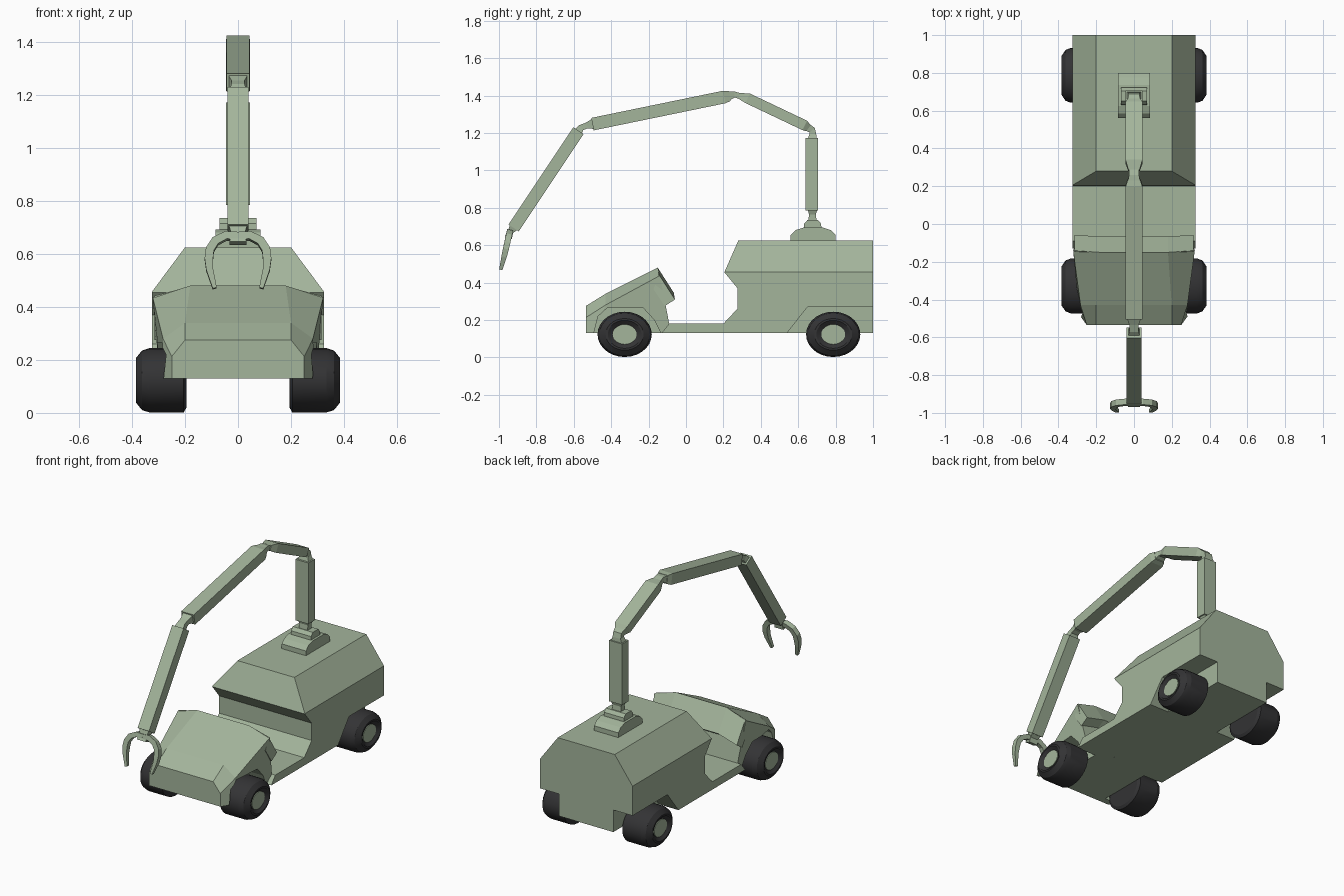
import bpy, bmesh, math
from mathutils import Vector

if "Cube" in bpy.data.objects:
    bpy.data.objects.remove(bpy.data.objects["Cube"])


def material(name, rgb):
    m = bpy.data.materials.new(name)
    m.diffuse_color = (*rgb, 1)
    m.use_nodes = True
    m.node_tree.nodes["Principled BSDF"].inputs["Base Color"].default_value = m.diffuse_color
    return m


GREEN = material("sage green", (0.37, 0.46, 0.33))
DARK = material("tyre black", (0.033, 0.033, 0.035))


def finish(name, bm, mat):
    bmesh.ops.recalc_face_normals(bm, faces=bm.faces)
    me = bpy.data.meshes.new(name)
    bm.to_mesh(me)
    bm.free()
    me.materials.append(mat)
    ob = bpy.data.objects.new(name, me)
    bpy.context.collection.objects.link(ob)
    return ob


def loft(name, rings, mat=GREEN):
    """Skin a list of equal-length closed rings and cap both ends."""
    bm = bmesh.new()
    vs = [[bm.verts.new(p) for p in r] for r in rings]
    n = len(vs[0])
    for a, b in zip(vs, vs[1:]):
        for i in range(n):
            bm.faces.new((a[i], a[(i + 1) % n], b[(i + 1) % n], b[i]))
    bm.faces.new(vs[0])
    bm.faces.new(vs[-1])
    return finish(name, bm, mat)


def prism(name, profile, x0, x1):
    """Extrude a (y, z) outline along x."""
    return loft(name, [[(x, y, z) for y, z in profile] for x in (x0, x1)])


def limb(name, path, sizes):
    """Box-section beam along (y, z) points; sizes are (half width, half thickness)."""
    pts = [Vector((0, *p)) for p in path]
    rings = []
    for i, (p, (w, t)) in enumerate(zip(pts, sizes)):
        d = (pts[min(i + 1, len(pts) - 1)] - pts[max(i - 1, 0)]).normalized()
        nrm = Vector((0, -d.z, d.y)) * t
        side = Vector((w, 0, 0))
        rings.append([p + side + nrm, p - side + nrm, p - side - nrm, p + side - nrm])
    return loft(name, rings)


def cut(ob, cutter):
    mod = ob.modifiers.new("cut", 'BOOLEAN')
    mod.operation, mod.solver, mod.object = 'DIFFERENCE', 'EXACT', cutter
    bpy.context.view_layer.objects.active = ob
    bpy.ops.object.modifier_apply(modifier=mod.name)
    bpy.data.objects.remove(cutter)


# Main body: low floor and chamfered rear compartment
body = prism("body", [(-.13, .13), (-.09, .18), (.2, .18), (.275, .26), (.275, .37),
                      (.205, .455), (.28, .625), (1, .625), (1, .13)], -.325, .325)
bm = bmesh.new()
bm.from_mesh(body.data)
for s in (-1, 1):
    res = bmesh.ops.bisect_plane(bm, geom=bm.verts[:] + bm.edges[:] + bm.faces[:],
                                 plane_co=(s * .325, 0, .457), plane_no=(s * .168, 0, .125),
                                 clear_outer=True)
    bmesh.ops.holes_fill(bm, edges=[e for e in bm.edges if e.is_boundary], sides=0)
bmesh.ops.recalc_face_normals(bm, faces=bm.faces)
bm.to_mesh(body.data)
bm.free()


# Hood: mirrored sections of top, shoulder and sill points
def hood_ring(top, shoulder, sill):
    half = [top, shoulder, sill]
    return half + [(-x, y, z) for x, y, z in reversed(half)]


hood = loft("hood", [
    hood_ring((.2, -.535, .275), (.25, -.535, .213), (.25, -.535, .13)),
    hood_ring((.2, -.43, .34), (.283, -.43, .28), (.29, -.48, .13)),
    hood_ring((.18, -.15, .48), (.322, -.14, .437), (.295, -.08, .13)),
])

# Dashboard lip behind the hood
lip = [(-.15, .478), (-.065, .345), (-.12, .31), (-.18, .40)]
loft("dashboard", [[(x, y + dy, z - dz) for y, z in lip]
                   for x, dy, dz in ((-.315, .006, .036), (-.18, 0, 0),
                                     (.18, 0, 0), (.315, .006, .036))])

# Wheel wells
front_well = [(-.50, .1), (-.49, .14), (-.47, .22), (-.42, .265), (-.23, .265),
              (-.17, .20), (-.12, .1)]
rear_well = [(.515, .1), (.54, .13), (.65, .27), (1.1, .27), (1.1, .1)]
for s in (-1, 1):
    for target, outline in ((hood, front_well), (body, front_well), (body, rear_well)):
        cut(target, prism("well_cutter", outline, s * .19, s * .45))

# Wheels: slightly squashed tyres with flat hub caps
TYRE = [(.195, .86), (.205, 1), (.335, 1), (.362, .93), (.385, .7), (.385, .62), (.368, .44)]


def lathe_rings(profile, side, y, z, n=28):
    return [[(side * x, y + .145 * r * math.cos(2 * math.pi * i / n),
              z + .121 * r * math.sin(2 * math.pi * i / n)) for i in range(n)]
            for x, r in profile]


for end, y in (("front", -.328), ("rear", .787)):
    for label, s in (("right", 1), ("left", -1)):
        tyre = loft(f"{end}_{label}_tyre", lathe_rings(TYRE, s, y, .123), DARK)
        bpy.ops.object.select_all(action='DESELECT')
        bpy.context.view_layer.objects.active = tyre
        tyre.select_set(True)
        bpy.ops.object.shade_smooth_by_angle(angle=math.radians(20))
        loft(f"{end}_{label}_hub", lathe_rings([(.36, .44), (.373, .44)], s, y, .123))

# Turret base for the arm
prism("arm_base", [(.56, .62), (.56, .655), (.585, .68), (.625, .693), (.735, .693),
                   (.775, .68), (.80, .655), (.80, .62)], -.085, .085)
prism("arm_base_cap", [(.63, .69), (.632, .715), (.65, .735), (.705, .735),
                       (.722, .715), (.724, .69)], -.07, .07)
limb("arm_neck", [(.676, .73), (.676, .765), (.676, .79)],
     [(.03, .022), (.03, .018), (.04, .026)])

# Arm beams and the narrow joints between them
limb("post", [(.673, .785), (.673, 1.172)], [(.046, .033)] * 2)
limb("shoulder_joint", [(.675, 1.165), (.678, 1.195), (.675, 1.215), (.64, 1.235)],
     [(.04, .024), (.028, .018), (.028, .018), (.035, .022)])
limb("upper_beam", [(.655, 1.225), (.635, 1.24), (.33, 1.385), (.285, 1.398)],
     [(.032, .02), (.045, .028), (.045, .028), (.03, .016)])
limb("elbow_joint", [(.30, 1.394), (.26, 1.405), (.22, 1.395)],
     [(.026, .015), (.026, .016), (.036, .026)])
limb("middle_beam", [(.235, 1.397), (.205, 1.392), (-.50, 1.247)],
     [(.034, .026), (.044, .034), (.044, .034)])
limb("wrist_joint", [(-.495, 1.248), (-.53, 1.24), (-.56, 1.228), (-.585, 1.195)],
     [(.036, .028), (.025, .016), (.025, .017), (.034, .026)])
limb("lower_beam", [(-.575, 1.212), (-.922, .692)], [(.04, .033)] * 2)
limb("claw_joint", [(-.918, .70), (-.938, .672), (-.95, .64)],
     [(.036, .026), (.026, .015), (.032, .02)])

# Claw: two curved fingers, mirrored
FINGER = [(.0, -.944, .665, .015), (.045, -.944, .668, .015), (.085, -.948, .648, .016),
          (.106, -.955, .615, .016), (.11, -.963, .58, .016), (.107, -.972, .54, .013),
          (.088, -.99, .47, .008)]
down = Vector((0, -.25, -1)).normalized()
depth = Vector((0, -.97, .25))
for label, s in (("right", 1), ("left", -1)):
    pts = [Vector((s * p[0], p[1], p[2])) for p in FINGER]
    rings = []
    for i, p in enumerate(pts):
        d = (pts[min(i + 1, len(pts) - 1)] - pts[max(i - 1, 0)]).normalized()
        r = FINGER[i][3]
        a, b = d.cross(depth).normalized() * r, depth * min(r * 1.1, .016)
        rings.append([p + a + b, p - a + b, p - a - b, p + a - b])
    loft(f"{label}_claw_finger", rings)
